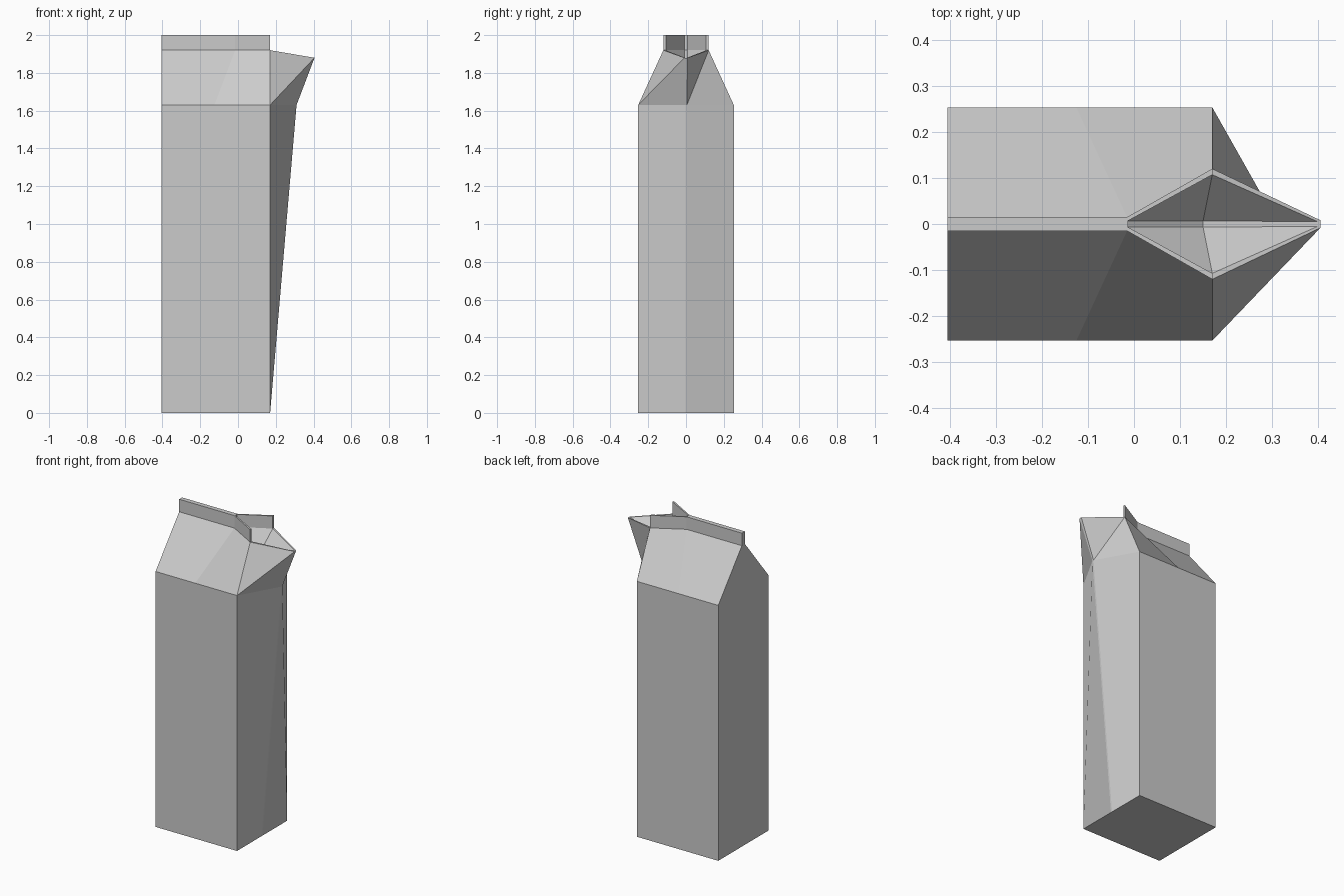
import bpy, bmesh
from mathutils import Vector

if "Cube" in bpy.data.objects:
    bpy.data.objects.remove(bpy.data.objects["Cube"])

bm = bmesh.new()
SHOULDER, ROOF, TOP = 1.63, 1.92, 2.0

# Half outlines (y > 0) of each level, from the closed end to the spout crease
levels = {
    "base":     [(-.405, .253, 0), (-.125, .253, 0), (.17, .253, 0), (.17, .005, 0)],
    "shoulder": [(-.405, .253, SHOULDER), (-.125, .253, SHOULDER), (.17, .253, SHOULDER), (.31, .005, SHOULDER)],
    "roof":     [(-.405, .015, ROOF), (-.015, .015, ROOF), (.17, .12, ROOF), (.405, .008, 1.88)],
    "top":      [(-.405, .015, TOP), (-.015, .015, TOP), (.17, .12, TOP)],
    "in_top":   [(-.013, .007, TOP), (.17, .107, TOP)],
    "in_roof":  [(-.013, .007, ROOF), (.17, .107, ROOF), (.399, .005, 1.88)],
    "well":     [(.15, .007, 1.80)],
}


def half(side):
    return {name: [bm.verts.new(Vector((x, y * side, z))) for x, y, z in pts]
            for name, pts in levels.items()}


def strip(lower, upper):
    for i in range(len(upper) - 1):
        bm.faces.new((lower[i], lower[i + 1], upper[i + 1], upper[i]))


front, back = half(-1), half(1)

for h in (front, back):
    base, sh, roof, top = h["base"], h["shoulder"], h["roof"], h["top"]
    in_top, in_roof, well = h["in_top"], h["in_roof"], h["well"][0]
    # Side walls, roof slope and seal fin
    strip(base, sh)
    strip(sh[:3], roof[:3])
    strip(roof, top)
    # Spout cheek: the fold runs differently on the two sides
    if h is front:
        cheek = (sh[2], sh[3], roof[3]), (sh[2], roof[3], roof[2])
    else:
        cheek = (sh[2], sh[3], roof[2]), (sh[3], roof[3], roof[2])
    for tri in cheek:
        bm.faces.new(tri)
    # Rim of the opening
    bm.faces.new((top[1], top[2], in_top[1], in_top[0]))
    bm.faces.new((roof[2], top[2], in_top[1], in_roof[1]))
    bm.faces.new((roof[2], roof[3], in_roof[2], in_roof[1]))
    # Inside of the spout
    strip(in_roof, in_top)
    bm.faces.new((in_roof[0], in_roof[1], well))
    bm.faces.new((in_roof[1], in_roof[2], well))


def bridge(chain):
    """Join matching points of the two halves across the middle, step by step."""
    for (k1, i1), (k2, i2) in zip(chain, chain[1:]):
        bm.faces.new((front[k1][i1], front[k2][i2], back[k2][i2], back[k1][i1]))


def cap(keys):
    """Flat polygon through points of both halves."""
    bm.faces.new([front[k][i] for k, i in keys] + [back[k][i] for k, i in reversed(keys)])


# Spout crease, lip and the bottom of the opening
bridge([("base", 3), ("shoulder", 3), ("roof", 3), ("in_roof", 2),
        ("well", 0), ("in_roof", 0), ("in_top", 0)])
# Base, closed gable end and fin top
cap([("base", i) for i in range(4)])
cap([(k, 0) for k in ("base", "shoulder", "roof", "top")])
cap([("top", 0), ("top", 1), ("in_top", 0)])

bmesh.ops.recalc_face_normals(bm, faces=bm.faces)
mesh = bpy.data.meshes.new("drink_carton")
bm.to_mesh(mesh)
bm.free()
carton = bpy.data.objects.new("drink_carton", mesh)
bpy.context.collection.objects.link(carton)
